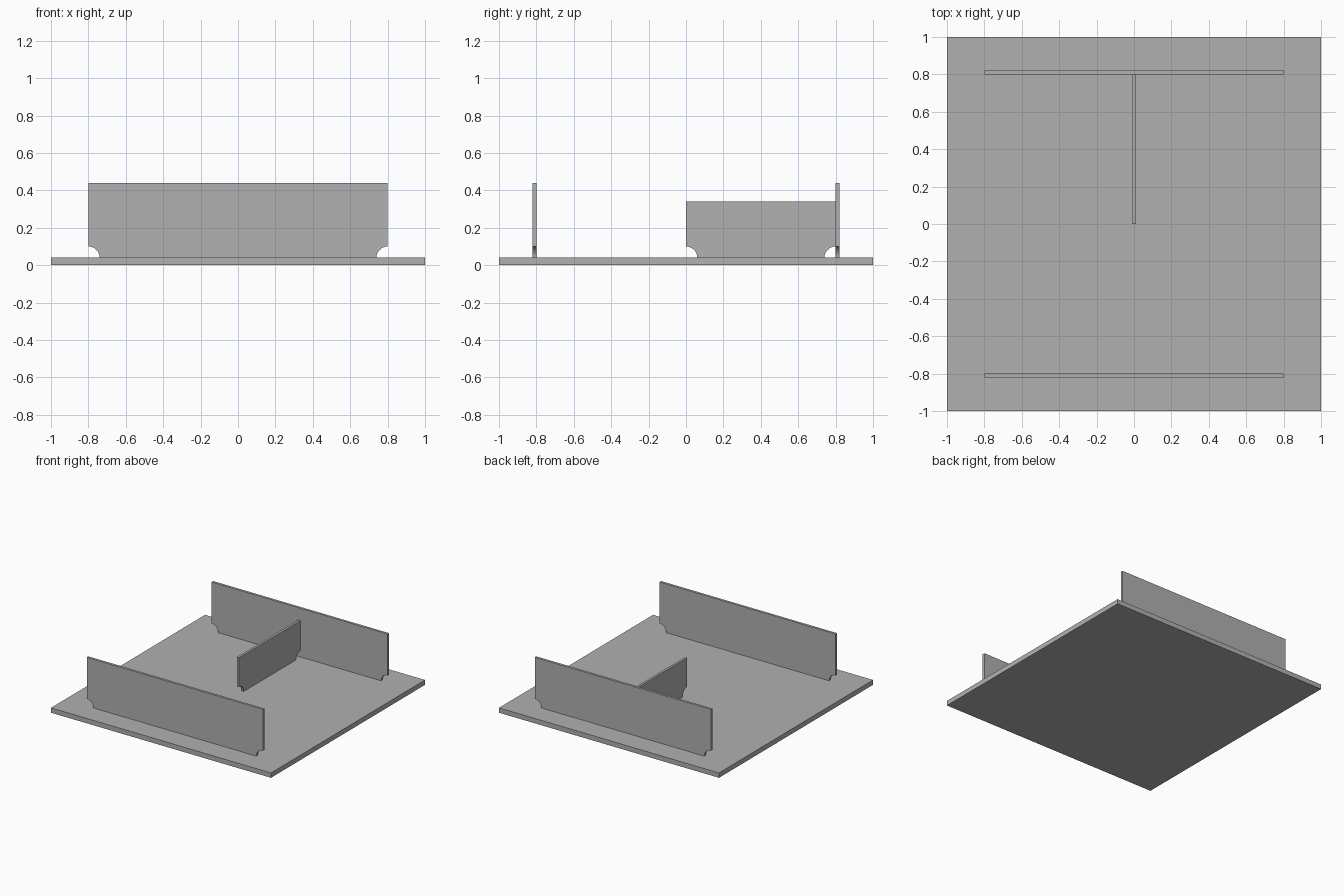
import bpy
import bmesh
from math import sin, cos, pi
from mathutils import Vector

cube = bpy.data.objects.get("Cube")
if cube:
    bpy.data.objects.remove(cube, do_unlink=True)

grey = bpy.data.materials.new("plain grey")
grey.use_nodes = True
colour = (0.44, 0.44, 0.44, 1)
grey.diffuse_color = colour
grey.node_tree.nodes["Principled BSDF"].inputs["Base Color"].default_value = colour

FLOOR_TOP = 0.04
THICK = 0.02
NOTCH = 0.06
STEPS = 8


def extrude_outline(name, points, direction):
    """Make a solid from a flat outline pushed along a direction."""
    bm = bmesh.new()
    face = bm.faces.new([bm.verts.new(p) for p in points])
    result = bmesh.ops.extrude_face_region(bm, geom=[face])
    moved = [v for v in result["geom"] if isinstance(v, bmesh.types.BMVert)]
    bmesh.ops.translate(bm, vec=direction, verts=moved)
    bmesh.ops.recalc_face_normals(bm, faces=bm.faces)
    mesh = bpy.data.meshes.new(name)
    bm.to_mesh(mesh)
    bm.free()
    mesh.materials.append(grey)
    obj = bpy.data.objects.new(name, mesh)
    bpy.context.collection.objects.link(obj)
    return obj


def wall(name, start, along, across, length, height):
    """Upright panel with a quarter-round notch in each lower corner."""
    arc = [(NOTCH * cos(a), NOTCH * sin(a))
           for a in (i * pi / 2 / STEPS for i in range(STEPS + 1))]
    outline = [(length - u, v) for u, v in arc]
    outline += [(length, height), (0, height)]
    outline += [(u, v) for u, v in reversed(arc)]
    origin, along, across = Vector(start), Vector(along), Vector(across)
    points = [origin + along * u + Vector((0, 0, v)) for u, v in outline]
    return extrude_outline(name, points, across * THICK)


# Square floor slab
corners = [(-1, -1, 0), (1, -1, 0), (1, 1, 0), (-1, 1, 0)]
extrude_outline("floor_slab", corners, Vector((0, 0, FLOOR_TOP)))

# Two long walls, and a lower divider meeting the back one
for name, y in (("front_wall", -0.82), ("back_wall", 0.8)):
    wall(name, (-0.8, y, FLOOR_TOP), (1, 0, 0), (0, 1, 0), 1.6, 0.4)
wall("divider_wall", (-THICK / 2, 0, FLOOR_TOP), (0, 1, 0), (1, 0, 0), 0.8, 0.3)
